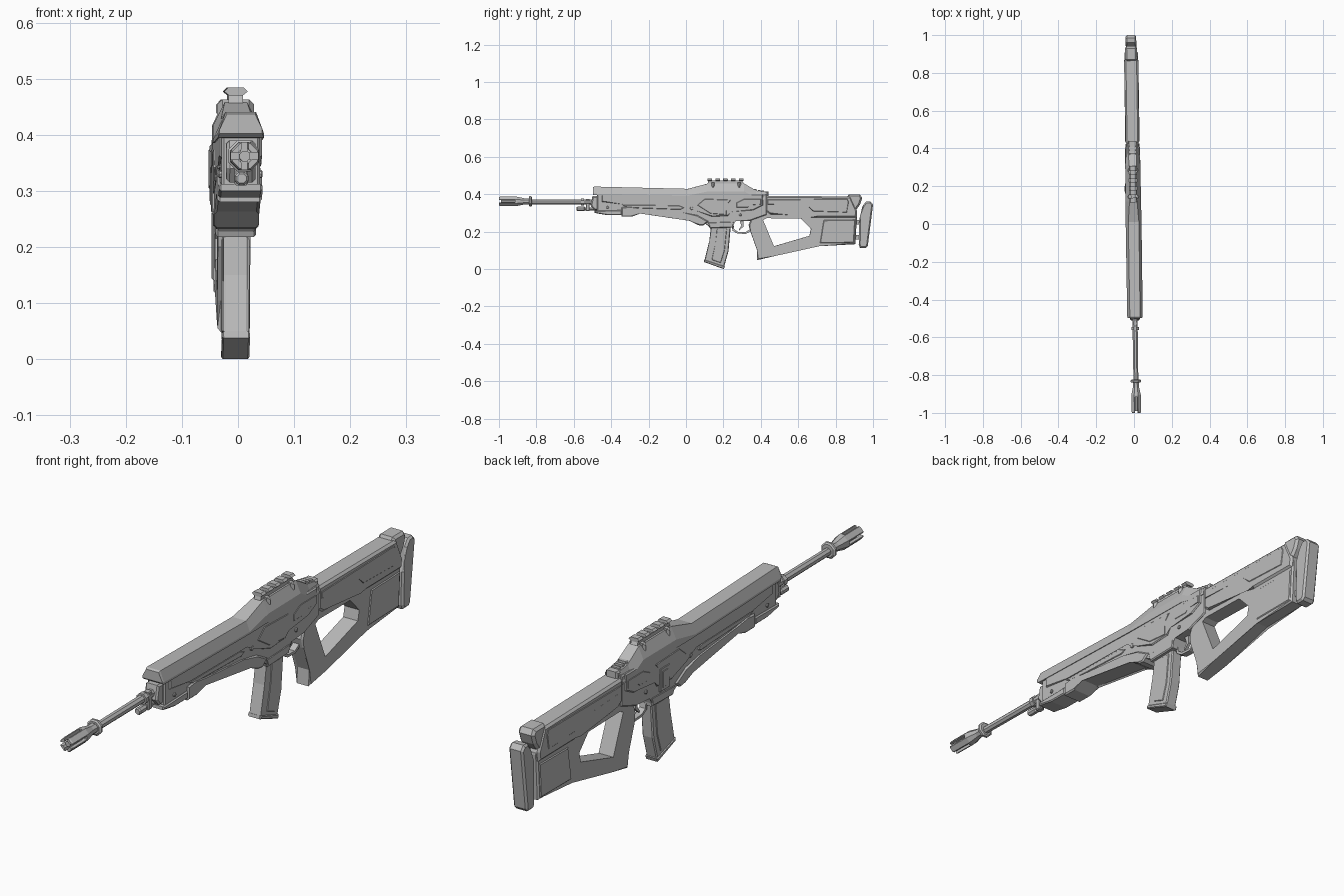
import bpy, bmesh, math
from mathutils import Matrix

grey = bpy.data.materials.new("plain_grey")
grey.diffuse_color = (0.5, 0.5, 0.5, 1)
# the whole model sits with a very slight yaw
YAW = Matrix.Translation((-0.002, 0, 0)) @ Matrix.Rotation(0.0145, 4, 'Z')


def finish(name, bm):
    bmesh.ops.recalc_face_normals(bm, faces=bm.faces)
    bm.transform(YAW)
    me = bpy.data.meshes.new(name)
    bm.to_mesh(me)
    bm.free()
    me.materials.append(grey)
    ob = bpy.data.objects.new(name, me)
    bpy.context.collection.objects.link(ob)
    return ob


def prism(name, pts, hw, ch=0.0, x=0.0):
    """Side profile (y, z) extruded to +-hw across x, cap rims chamfered."""
    bm = bmesh.new()
    a = [bm.verts.new((x - hw, y, z)) for y, z in pts]
    b = [bm.verts.new((x + hw, y, z)) for y, z in pts]
    caps = [bm.faces.new(a), bm.faces.new(b)]
    n = len(pts)
    for i in range(n):
        j = (i + 1) % n
        bm.faces.new((a[i], a[j], b[j], b[i]))
    if ch:
        bmesh.ops.bevel(bm, geom=[e for f in caps for e in f.edges], offset=ch,
                        segments=1, affect='EDGES', clamp_overlap=True)
    return finish(name, bm)


def box(name, y0, y1, z0, z1, hw, ch=0.0, x=0.0):
    return prism(name, [(y0, z0), (y1, z0), (y1, z1), (y0, z1)], hw, ch, x)


def loft(name, rings):
    """Join equal rings of 3D points and cap both ends."""
    bm = bmesh.new()
    vs = [[bm.verts.new(p) for p in r] for r in rings]
    for r, s in zip(vs, vs[1:]):
        for i in range(len(r)):
            j = (i + 1) % len(r)
            bm.faces.new((r[i], r[j], s[j], s[i]))
    bm.faces.new(vs[0])
    bm.faces.new(vs[-1])
    return finish(name, bm)


def lathe(name, steps, z, n=8):
    """Turned part along y from (y, radius) steps."""
    ang = [2 * math.pi * (i + 0.5) / n for i in range(n)]
    return loft(name, [[(r * math.cos(t), y, z + r * math.sin(t)) for t in ang]
                       for y, r in steps])


def cut(ob, cutter):
    m = ob.modifiers.new("cut", 'BOOLEAN')
    m.operation, m.solver, m.object = 'DIFFERENCE', 'EXACT', cutter
    dg = bpy.context.evaluated_depsgraph_get()
    me = bpy.data.meshes.new_from_object(ob.evaluated_get(dg))
    ob.modifiers.clear()
    ob.data = me
    bpy.data.objects.remove(cutter)


# --- barrel, muzzle and gas tube
BZ = 0.362
lathe("barrel", [(-0.86, 0.014), (-0.46, 0.015)], BZ - 0.003)
lathe("barrel_flange", [(-0.84, 0.024), (-0.836, 0.03), (-0.828, 0.03), (-0.824, 0.024)], BZ)
lathe("barrel_collar", [(-0.562, 0.021), (-0.545, 0.021)], BZ - 0.003)
muzzle = lathe("muzzle_brake", [(-1.0, 0.024), (-0.995, 0.027), (-0.905, 0.027),
                                (-0.865, 0.018), (-0.83, 0.018)], BZ)
cut(muzzle, lathe("bore_cutter", [(-1.1, 0.014), (-0.92, 0.014)], BZ))
cut(muzzle, box("slot_cutter_v", -1.1, -0.915, BZ - 0.05, BZ + 0.05, 0.006))
cut(muzzle, box("slot_cutter_h", -1.1, -0.915, BZ - 0.006, BZ + 0.006, 0.05))
lathe("muzzle_core", [(-0.99, 0.010), (-0.85, 0.010)], BZ)
lathe("gas_tube", [(-0.585, 0.009), (-0.58, 0.013), (-0.545, 0.013), (-0.54, 0.009), (-0.45, 0.009)], 0.322)
box("gas_clamp", -0.535, -0.515, 0.31, 0.375, 0.012, 0.003)
prism("front_block", [(-0.51, 0.34), (-0.49, 0.315), (-0.46, 0.315), (-0.46, 0.39), (-0.5, 0.39)], 0.026, 0.006)

# --- upper shell running from handguard to rear receiver
sections = [(-0.498, .437, .402, .025, .038), (-0.49, .441, .395, .027, .041), (0.01, .429, .385, .028, .042),
            (0.12, .458, .385, .020, .041), (0.31, .458, .385, .020, .040), (0.375, .420, .37, .022, .038),
            (0.425, .412, .37, .022, .036)]
loft("upper_shell", [[(-t, y, zt), (-w, y, max(zt - 0.042, zb + 0.008)), (-w, y, zb),
                      (w, y, zb), (w, y, max(zt - 0.042, zb + 0.008)), (t, y, zt)]
                     for y, zt, zb, t, w in sections])

# --- core body and side panels
prism("body_core", [(-0.475, 0.41), (-0.475, 0.305), (-0.41, 0.297), (-0.25, 0.305), (0.02, 0.27),
                    (0.1, 0.25), (0.13, 0.222), (0.25, 0.225), (0.262, 0.26), (0.34, 0.258),
                    (0.43, 0.29), (0.43, 0.40)], 0.034, 0.004)
prism("front_lip", [(-0.488, 0.312), (-0.488, 0.300), (-0.42, 0.288), (-0.345, 0.288), (-0.345, 0.315)], 0.039, 0.004)
prism("lower_cover", [(-0.345, 0.33), (-0.345, 0.28), (-0.29, 0.28), (-0.245, 0.302), (0.02, 0.263),
                      (0.065, 0.235), (0.09, 0.232), (0.12, 0.255), (0.06, 0.288), (-0.02, 0.303),
                      (-0.24, 0.322), (-0.30, 0.335)], 0.040, 0.005)
prism("side_panel", [(-0.45, 0.40), (-0.45, 0.36), (-0.33, 0.345), (0.0, 0.345), (0.06, 0.31),
                     (0.14, 0.28), (0.225, 0.285), (0.24, 0.31), (0.36, 0.315), (0.41, 0.34),
                     (0.41, 0.40)], 0.0385, 0.004)
prism("side_rail_strip", [(-0.34, 0.343), (-0.31, 0.328), (-0.03, 0.318), (-0.01, 0.328), (-0.04, 0.34)], 0.037, 0.002)
prism("receiver_panel", [(0.06, 0.342), (0.13, 0.297), (0.215, 0.29), (0.215, 0.345), (0.24, 0.37),
                         (0.10, 0.375)], 0.0405, 0.002)
prism("rear_receiver_panel", [(0.27, 0.355), (0.27, 0.33), (0.33, 0.33), (0.345, 0.345), (0.40, 0.345),
                              (0.40, 0.375), (0.31, 0.375)], 0.040, 0.002)
for k, (py, pz, r) in enumerate([(0.03, 0.325, 0.009), (0.29, 0.29, 0.007), (-0.42, 0.33, 0.007)]):
    prism("pin_%d" % k, [(py + r * math.cos(i * math.pi / 4), pz + r * math.sin(i * math.pi / 4))
                         for i in range(8)], 0.0395, 0.002)
box("left_port_frame", 0.16, 0.215, 0.262, 0.345, 0.004, 0.002, x=-0.039)
box("left_port_cover", 0.172, 0.203, 0.275, 0.333, 0.004, 0.001, x=-0.041)
prism("magazine_well", [(0.115, 0.25), (0.128, 0.218), (0.252, 0.222), (0.255, 0.255)], 0.036, 0.004)

# --- top rail with cross slats and clamps
prism("rail_base", [(0.115, 0.455), (0.12, 0.474), (0.30, 0.474), (0.31, 0.455)], 0.013)
for k in range(5):
    y = 0.115 + k * 0.042
    loft("rail_slat_%d" % k, [[(-.012, yy, .470), (-.021, yy, .477), (-.014, yy, .484),
                               (.014, yy, .484), (.021, yy, .477), (.012, yy, .470)] for yy in (y, y + 0.024)])
for k, y in enumerate((0.135, 0.275)):
    prism("rail_clamp_%d" % k, [(y, 0.43), (y + 0.018, 0.43), (y + 0.018, 0.463), (y, 0.463)], 0.033, 0.010)
for k, y in enumerate((0.365, 0.385, 0.405)):
    box("rear_block_%d" % k, y, y + 0.012, 0.40, 0.428 - 0.004 * k, 0.018, 0.003)
box("rear_block_base", 0.36, 0.44, 0.385, 0.415, 0.024, 0.006)

# --- stock with thumb hole
stock = prism("stock_frame", [(0.40, 0.385), (0.40, 0.30), (0.345, 0.262), (0.335, 0.235), (0.345, 0.20),
                              (0.385, 0.105), (0.38, 0.048), (0.475, 0.07), (0.71, 0.128), (0.905, 0.133),
                              (0.915, 0.30), (0.90, 0.36), (0.88, 0.385)], 0.029, 0.006)
cut(stock, prism("hole_cutter", [(0.412, 0.262), (0.43, 0.272), (0.615, 0.27), (0.668, 0.215), (0.66, 0.178),
                                 (0.47, 0.122)], 0.1))
prism("stock_upper", [(0.425, 0.392), (0.425, 0.31), (0.45, 0.292), (0.67, 0.285), (0.70, 0.275),
                      (0.91, 0.275), (0.915, 0.31), (0.88, 0.388)], 0.036, 0.008)
prism("stock_side_panel", [(0.435, 0.372), (0.435, 0.345), (0.65, 0.342), (0.68, 0.308), (0.86, 0.302),
                           (0.87, 0.36), (0.862, 0.376)], 0.038, 0.003)
prism("cheek_block", [(0.85, 0.36), (0.87, 0.399), (0.93, 0.399), (0.942, 0.38), (0.93, 0.345),
                      (0.905, 0.31), (0.87, 0.31)], 0.032, 0.009)
prism("stock_rear_panel", [(0.735, 0.262), (0.905, 0.265), (0.898, 0.14), (0.715, 0.138)], 0.032, 0.004)

# --- butt pad and its two posts
prism("butt_pad", [(0.943, 0.335), (0.962, 0.36), (0.985, 0.362), (1.0, 0.345), (0.972, 0.125),
                   (0.962, 0.114), (0.93, 0.114), (0.924, 0.13), (0.926, 0.25), (0.937, 0.28)], 0.028, 0.007)
for k, z in enumerate((0.17, 0.25)):
    box("butt_post_%d" % k, 0.89, 0.94, z - 0.012, z + 0.012, 0.012)

# --- magazine
prism("magazine", [(0.135, 0.24), (0.125, 0.15), (0.098, 0.045), (0.202, 0.007), (0.227, 0.095),
                   (0.240, 0.24)], 0.022, 0.004)
prism("magazine_side_rib", [(0.165, 0.215), (0.158, 0.14), (0.137, 0.05), (0.185, 0.033), (0.206, 0.10),
                            (0.218, 0.215)], 0.0245, 0.002)
prism("magazine_floor", [(0.098, 0.05), (0.096, 0.038), (0.202, 0.0), (0.208, 0.014)], 0.025, 0.003)

# --- trigger and its guard
prism("trigger_guard", [(0.245, 0.225), (0.25, 0.205), (0.275, 0.19), (0.32, 0.188), (0.35, 0.205),
                        (0.345, 0.215), (0.318, 0.197), (0.278, 0.199), (0.258, 0.212), (0.255, 0.23)], 0.012)
prism("trigger", [(0.285, 0.265), (0.308, 0.265), (0.308, 0.228), (0.285, 0.206), (0.282, 0.211),
                  (0.296, 0.232)], 0.006)
